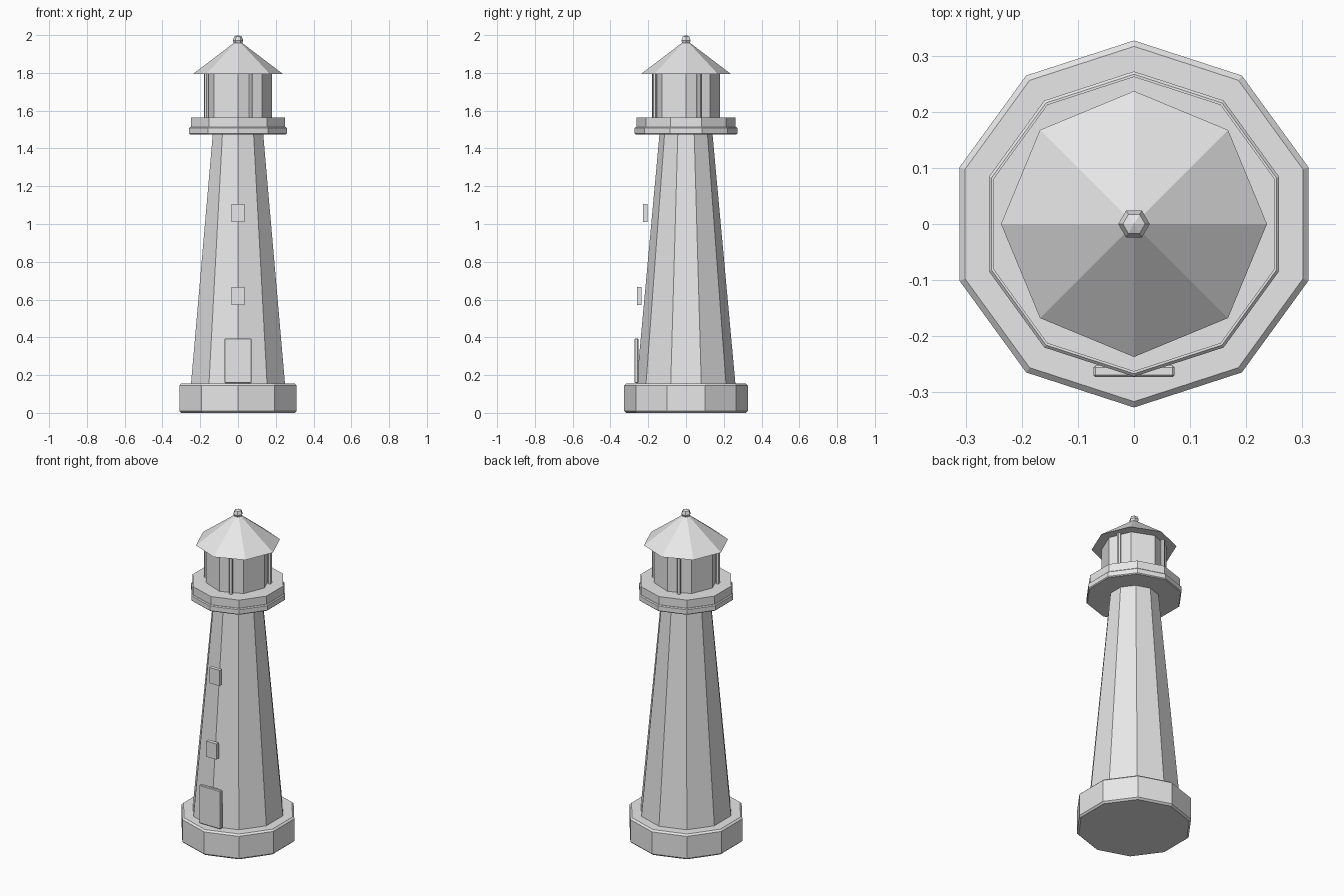
import bpy
import math

cube = bpy.data.objects.get("Cube")
if cube:
    bpy.data.objects.remove(cube, do_unlink=True)

# One plain stone colour for the whole building
stone = bpy.data.materials.new("pale_grey")
stone.use_nodes = True
stone.diffuse_color = (0.8, 0.8, 0.8, 1)
shader = next(n for n in stone.node_tree.nodes if n.type == 'BSDF_PRINCIPLED')
shader.inputs["Base Color"].default_value = (0.8, 0.8, 0.8, 1)


def finish(name, bevel=0):
    obj = bpy.context.object
    obj.name = name
    obj.data.materials.append(stone)
    if bevel:
        mod = obj.modifiers.new("edge_bevel", 'BEVEL')
        mod.width = bevel
        mod.segments = 1
        mod.limit_method = 'ANGLE'
        mod.angle_limit = math.radians(50)
    return obj


def prism(name, sides, r_low, r_top, z_low, z_top, x=0, y=0, bevel=0):
    bpy.ops.mesh.primitive_cone_add(
        vertices=sides, radius1=r_low, radius2=r_top, depth=z_top - z_low,
        location=(x, y, (z_low + z_top) / 2))
    return finish(name, bevel)


def panel(name, width, y_front, y_back, z_low, z_top, bevel=0):
    bpy.ops.mesh.primitive_cube_add(
        size=1, location=(0, (y_front + y_back) / 2, (z_low + z_top) / 2))
    bpy.context.object.scale = (width, y_back - y_front, z_top - z_low)
    bpy.ops.object.transform_apply(location=False, rotation=False, scale=True)
    return finish(name, bevel)


# Plinth and tapered tower
prism("base", 10, 0.327, 0.327, 0, 0.155, bevel=0.01)
prism("tower", 10, 0.262, 0.14, 0.15, 1.48)

# Gallery floor and rim
prism("gallery_floor", 10, 0.272, 0.272, 1.475, 1.513, bevel=0.005)
prism("gallery_rim", 10, 0.263, 0.263, 1.51, 1.563)

# Lantern room with four slim posts
prism("lantern_room", 8, 0.18, 0.18, 1.56, 1.8)
for i in range(4):
    angle = math.radians(22.5 + 90 * i)
    prism(f"lantern_post_{i + 1}", 6, 0.012, 0.012, 1.56, 1.8,
          0.18 * math.cos(angle), 0.18 * math.sin(angle))

# Roof and finial
prism("roof", 8, 0.237, 0, 1.795, 1.975)
bpy.ops.mesh.primitive_uv_sphere_add(
    segments=6, ring_count=4, radius=0.028, location=(0, 0, 1.972),
    rotation=(0, 0, math.radians(30)))
finish("finial")

# Door and windows on the front
panel("door", 0.145, -0.273, -0.252, 0.158, 0.394, bevel=0.004)
panel("lower_window", 0.07, -0.259, -0.236, 0.571, 0.667)
panel("upper_window", 0.07, -0.228, -0.205, 1.01, 1.106)
